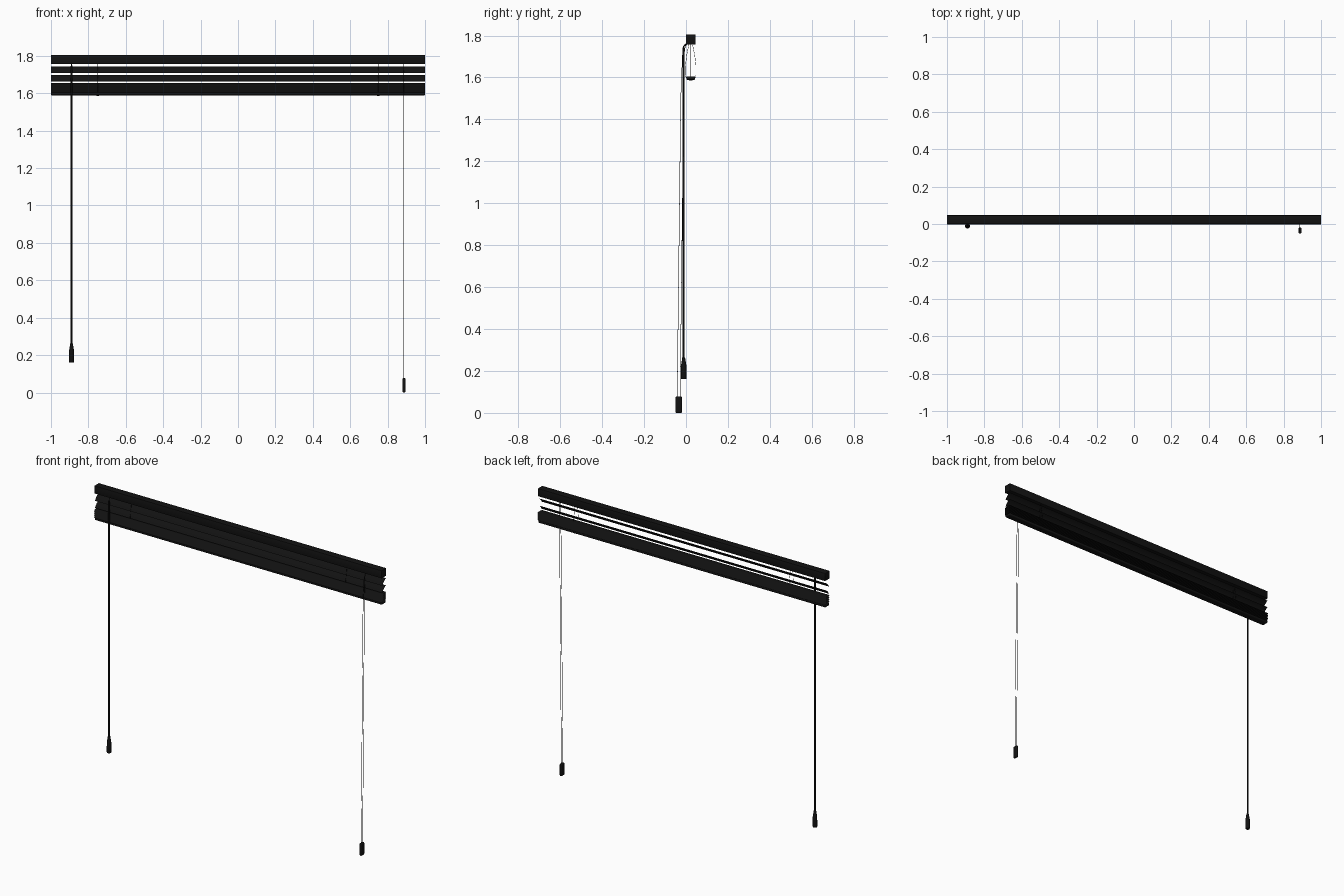
import bpy, bmesh, math
from mathutils import Vector

if "Cube" in bpy.data.objects:
    bpy.data.objects.remove(bpy.data.objects["Cube"])

black = bpy.data.materials.new("black")
black.diffuse_color = (0.006, 0.006, 0.006, 1)
black.use_nodes = True
black.node_tree.nodes["Principled BSDF"].inputs["Base Color"].default_value = black.diffuse_color
YC = 0.0225  # depth centre of rail and slats


def finish(name, bm, angle=35):
    bmesh.ops.recalc_face_normals(bm, faces=bm.faces)
    me = bpy.data.meshes.new(name)
    bm.to_mesh(me)
    bm.free()
    ob = bpy.data.objects.new(name, me)
    bpy.context.collection.objects.link(ob)
    me.materials.append(black)
    bpy.ops.object.select_all(action='DESELECT')
    ob.select_set(True)
    bpy.context.view_layer.objects.active = ob
    bpy.ops.object.shade_smooth_by_angle(angle=math.radians(angle))
    return ob


def box(name, center, size, bevel=0.0, segments=3):
    bm = bmesh.new()
    bmesh.ops.create_cube(bm, size=1)
    for v in bm.verts:
        v.co = Vector(c + a * s for c, a, s in zip(center, v.co, size))
    if bevel:
        bmesh.ops.bevel(bm, geom=bm.edges[:], offset=bevel, segments=segments,
                        profile=0.5, affect='EDGES')
    return finish(name, bm)


def slat(name, z, tilt, width=0.05, crown=0.004, n=6):
    # curved sheet running the full width
    bm = bmesh.new()
    rows = []
    for i in range(n + 1):
        t = 2 * i / n - 1
        y, h = t * width / 2, crown * (0.5 - t * t)
        c, s = math.cos(tilt), math.sin(tilt)
        yy, zz = y * c - h * s + YC, y * s + h * c + z
        rows.append([bm.verts.new((x, yy, zz)) for x in (-1, 1)])
    for a, b in zip(rows, rows[1:]):
        bm.faces.new((a[0], a[1], b[1], b[0]))
    return finish(name, bm)


def lathe(name, x, y, profile, steps=16):
    bm = bmesh.new()
    vs = [bm.verts.new((x + r, y, z)) for r, z in profile]
    es = [bm.edges.new(p) for p in zip(vs, vs[1:])]
    bmesh.ops.spin(bm, geom=vs + es, cent=(x, y, 0), axis=(0, 0, 1),
                   angle=2 * math.pi, steps=steps)
    bmesh.ops.remove_doubles(bm, verts=bm.verts, dist=1e-5)
    return finish(name, bm)


def cord(name, pts, radius=0.0014):
    cu = bpy.data.curves.new(name, 'CURVE')
    cu.dimensions = '3D'
    cu.bevel_depth = radius
    cu.bevel_resolution = 1
    cu.use_fill_caps = True
    sp = cu.splines.new('POLY')
    sp.points.add(len(pts) - 1)
    for p, co in zip(sp.points, pts):
        p.co = (*co, 1)
    cu.materials.append(black)
    ob = bpy.data.objects.new(name, cu)
    bpy.context.collection.objects.link(ob)
    bpy.ops.object.select_all(action='DESELECT')
    ob.select_set(True)
    bpy.context.view_layer.objects.active = ob
    bpy.ops.object.convert(target='MESH')


# head rail and bottom rail
box("head_rail", (0, YC, 1.781), (2, 0.045, 0.049), 0.002, 2)
box("bottom_rail", (0, YC, 1.597), (2, 0.042, 0.016), 0.005)

# two hanging tilted slats, then the gathered stack
for i, z in enumerate((1.727, 1.682)):
    slat(f"tilted_slat_{i + 1}", z, math.radians(45))
STACK = 12
for i in range(STACK):
    slat(f"stacked_slat_{i + 1}", 1.608 + i * 0.0042, math.radians(3))

# ladder cords, lift cords and bottom plugs on both sides
for side, x in (("left", -0.75), ("right", 0.75)):
    cord(f"ladder_front_{side}", [(x, 0.014, 1.757), (x, 0.004, 1.71),
                                  (x, -0.003, 1.655), (x, -0.003, 1.61), (x, 0.006, 1.588)], 0.001)
    cord(f"ladder_back_{side}", [(x, 0.031, 1.757), (x, 0.041, 1.71),
                                 (x, 0.048, 1.655), (x, 0.048, 1.61), (x, 0.039, 1.588)], 0.001)
    cord(f"lift_cord_{side}", [(x, YC, 1.757), (x, YC, 1.59)], 0.001)
    lathe(f"bottom_plug_{side}", x, YC, [(0, 1.590), (0.008, 1.590), (0.007, 1.585), (0, 1.585)])

# tilt wand with hook and grip
WX, WY = -0.89, -0.011
cord("wand_hook", [(WX, 0.008, 1.762), (WX, -0.004, 1.758), (WX, -0.01, 1.75),
                   (WX, WY, 1.735)], 0.0025)
lathe("wand_rod", WX, WY, [(0, 1.75), (0.004, 1.748), (0.005, 1.74), (0.005, 0.255), (0, 0.255)], 12)
lathe("wand_grip", WX, WY, [(0, 0.265), (0.007, 0.263), (0.013, 0.225), (0.0135, 0.165),
                            (0.012, 0.161), (0, 0.161)])

# pull cords ending in a flat rounded weight
CX = 0.887
for name, dy in (("pull_cord_front", -0.007), ("pull_cord_back", 0.007)):
    cord(name, [(CX, 0.006, 1.76), (CX, -0.006 + dy * 0.4, 1.75), (CX, -0.012 + dy * 0.6, 1.72),
                (CX, -0.018 + dy, 1.5), (CX, -0.035 + dy, 0.075)])
box("cord_weight", (CX, -0.035, 0.039), (0.016, 0.032, 0.078), 0.006)
